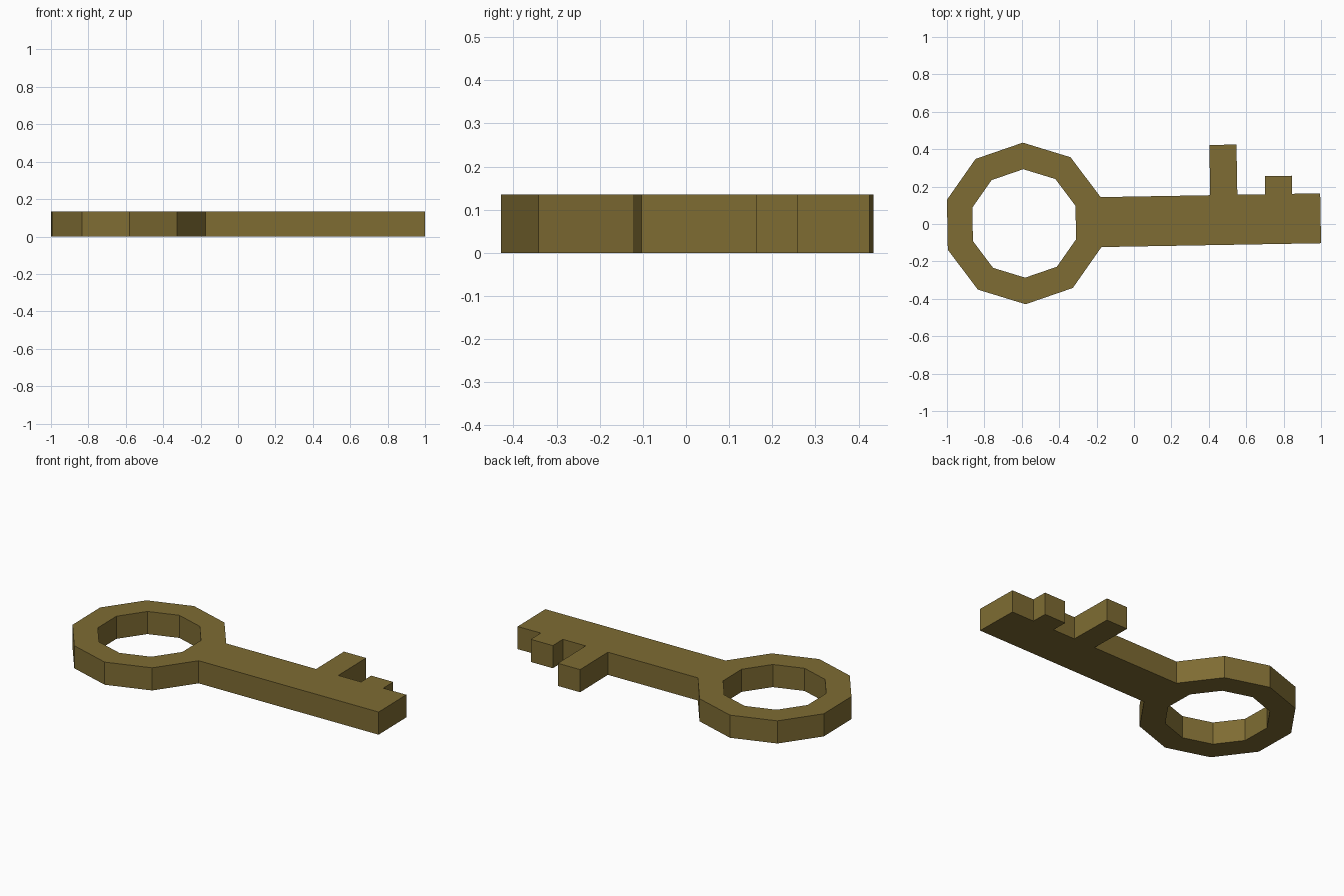
import bpy, bmesh
from math import sin, cos, radians
from mathutils import Matrix

if "Cube" in bpy.data.objects:
    bpy.data.objects.remove(bpy.data.objects["Cube"])

SIDES, R_OUT, R_IN, THICK = 10, 0.432, 0.29, 0.135
HALF = R_OUT * sin(radians(18))   # shaft is as wide as one side of the bow

brass = bpy.data.materials.new("old brass")
brass.diffuse_color = (0.21, 0.15, 0.033, 1)
brass.use_nodes = True
brass.node_tree.nodes["Principled BSDF"].inputs["Base Color"].default_value = brass.diffuse_color

bm = bmesh.new()


def vert(x, y):
    return bm.verts.new((x, y, 0))


def circle(r):
    return [vert(r * cos(radians(18 + 36 * k)), r * sin(radians(18 + 36 * k)))
            for k in range(SIDES)]


# Ten-sided bow ring
outer, inner = circle(R_OUT), circle(R_IN)
for k in range(SIDES):
    n = (k + 1) % SIDES
    bm.faces.new((outer[k], outer[n], inner[n], inner[k]))

# Shaft with two teeth, joined to the flat side of the bow
profile = [(1.585, -HALF), (1.585, HALF)]
for x0, x1, top in ((1.291, 1.435, 0.23), (0.997, 1.142, 0.402)):
    profile += [(x1, HALF), (x1, top), (x0, top), (x0, HALF)]
bm.faces.new([outer[-1]] + [vert(*p) for p in profile] + [outer[0]])

# Thickness
ext = bmesh.ops.extrude_face_region(bm, geom=bm.faces[:], use_keep_orig=True)
top_verts = [g for g in ext["geom"] if isinstance(g, bmesh.types.BMVert)]
bmesh.ops.translate(bm, vec=(0, 0, THICK), verts=top_verts)
bmesh.ops.recalc_face_normals(bm, faces=bm.faces[:])

# The key lies turned by one degree
bm.transform(Matrix.Translation((-0.587, 0.003, 0)) @ Matrix.Rotation(radians(1), 4, 'Z'))

mesh = bpy.data.meshes.new("key")
bm.to_mesh(mesh)
bm.free()
mesh.materials.append(brass)
bpy.context.collection.objects.link(bpy.data.objects.new("key", mesh))
